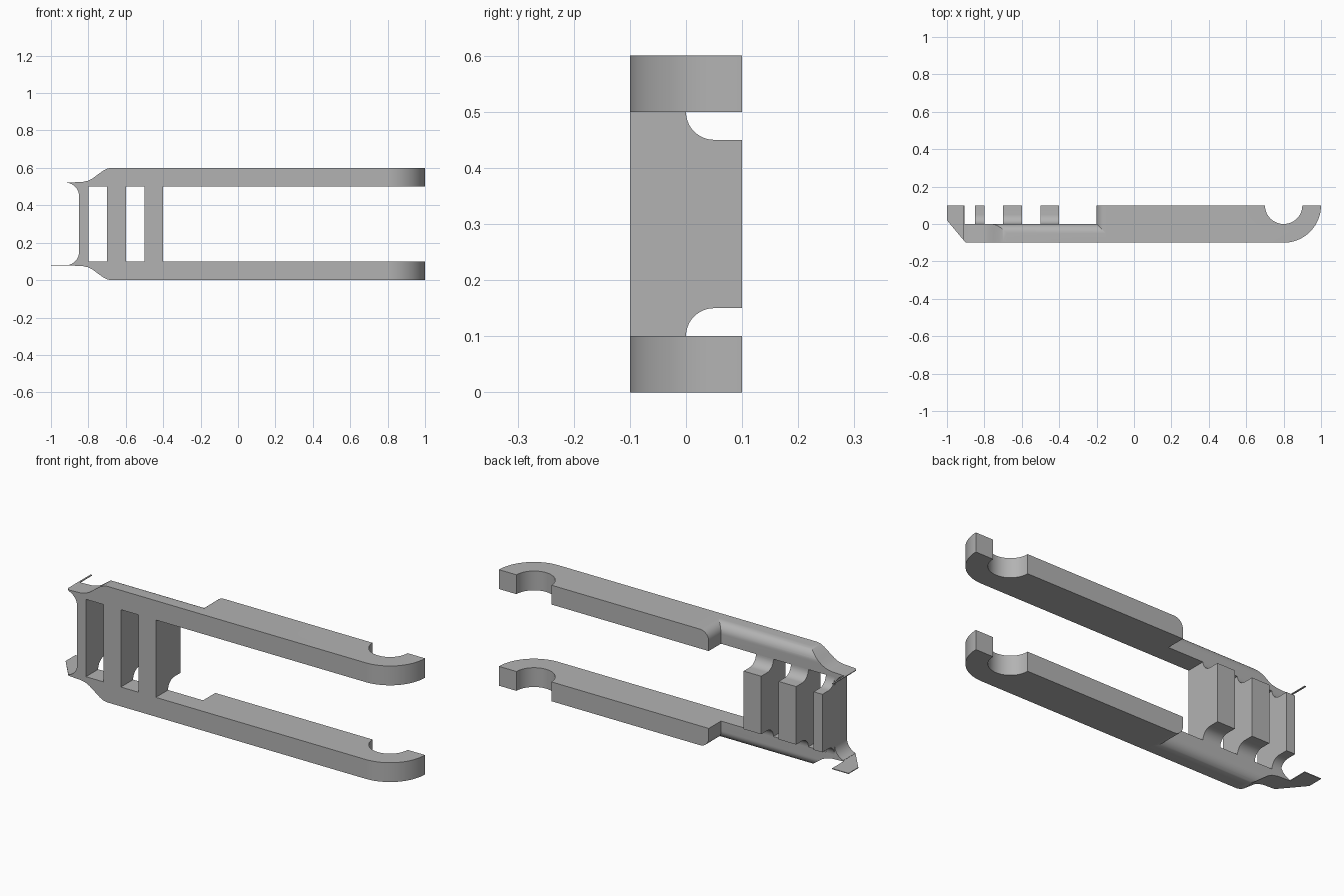
import bpy, bmesh, math
from mathutils import Vector

if "Cube" in bpy.data.objects:
    bpy.data.objects.remove(bpy.data.objects["Cube"])

grey = bpy.data.materials.new("plain_grey")
grey.use_nodes = True
grey.diffuse_color = (0.45, 0.45, 0.45, 1)
grey.node_tree.nodes["Principled BSDF"].inputs["Base Color"].default_value = (0.45, 0.45, 0.45, 1)

HEIGHT = 0.6


def arc(cx, cy, r, start, end, steps=16):
    angles = [math.radians(start + (end - start) * i / steps) for i in range(steps + 1)]
    return [(cx + r * math.cos(a), cy + r * math.sin(a)) for a in angles]


def prism(name, outline, axis, low, high):
    """Extrude a 2D outline along x, y or z."""
    place = {"x": lambda u, v, w: (w, u, v),
             "y": lambda u, v, w: (u, w, v),
             "z": lambda u, v, w: (u, v, w)}[axis]
    bm = bmesh.new()
    base = bm.faces.new([bm.verts.new(place(u, v, low)) for u, v in outline])
    out = bmesh.ops.extrude_face_region(bm, geom=[base])
    verts = [g for g in out["geom"] if isinstance(g, bmesh.types.BMVert)]
    bmesh.ops.translate(bm, verts=verts, vec=Vector(place(0, 0, high - low)))
    bmesh.ops.recalc_face_normals(bm, faces=bm.faces)
    mesh = bpy.data.meshes.new(name)
    bm.to_mesh(mesh)
    bm.free()
    mesh.materials.append(grey)
    obj = bpy.data.objects.new(name, mesh)
    bpy.context.collection.objects.link(obj)
    return obj


def select(obj):
    bpy.ops.object.select_all(action="DESELECT")
    obj.select_set(True)
    bpy.context.view_layer.objects.active = obj


def intersect(obj, cutter):
    """Keep only the volume shared with the cutter."""
    mod = obj.modifiers.new("shape", "BOOLEAN")
    mod.operation = "INTERSECT"
    mod.solver = "EXACT"
    mod.object = cutter
    select(obj)
    bpy.ops.object.modifier_apply(modifier=mod.name)
    bpy.data.objects.remove(cutter)
    return obj


def flip(obj):
    """Turn a lower part into its upper counterpart."""
    bm = bmesh.new()
    bm.from_mesh(obj.data)
    for v in bm.verts:
        v.co.z = HEIGHT - v.co.z
    bmesh.ops.reverse_faces(bm, faces=bm.faces)
    bm.to_mesh(obj.data)
    bm.free()


def hooked_arm(name):
    # Thick arm with a round end and a half-round notch
    outline = [(-0.2, -0.1)] + arc(0.8, 0.1, 0.2, -90, 0, 20) + arc(0.8, 0.1, 0.1, 0, -180, 24) + [(-0.2, 0.1)]
    side = arc(-0.15, 0.05, 0.05, 180, 270, 12) + [(1.1, 0), (1.1, 0.1), (-0.2, 0.1)]
    return intersect(prism(name, outline, "z", -0.01, 0.11), prism("cutter", side, "y", -0.2, 0.2))


def rail(name):
    # Thin rail: rounded outer back edge, stepped and tapering tail
    section = [(-0.1, 0)] + arc(-0.05, 0.05, 0.05, -90, 0, 12) + [(0, 0.2), (-0.1, 0.2)]
    taper = [(-0.15, 0), (-0.68, 0), (-0.7, 0.004), (-0.72, 0.014), (-0.75, 0.036),
             (-0.78, 0.058), (-0.8, 0.068), (-0.83, 0.075), (-0.9, 0.078), (-0.93, 0.078)]
    inner = arc(-0.92, 0.15, 0.07, -98, 0, 14) + [(-0.8, 0.15), (-0.8, 0.1), (-0.15, 0.1)]
    return intersect(prism(name, section, "x", -0.9, 0), prism("cutter", taper + inner, "y", -0.2, 0.2))


parts = []
for level in ("lower", "upper"):
    arm, bar = hooked_arm(level + "_hooked_arm"), rail(level + "_rail")
    # Thin tail wing: wide on the lower rail, a sliver on the upper
    if level == "lower":
        wing_shape = [(-1, 0.1), (-1, 0.02), (-0.9, -0.1), (-0.9, 0), (-0.905, 0), (-0.905, 0.1)]
    else:
        wing_shape = [(-0.913, 0.1), (-0.913, -0.085), (-0.9, -0.1), (-0.9, 0), (-0.905, 0), (-0.905, 0.1)]
    wing = prism(level + "_tail_wing", wing_shape, "z", 0.078, 0.082)
    if level == "upper":
        for part in (arm, bar, wing):
            flip(part)
    parts += [arm, bar, wing]

# Cross bars with rounded notches behind both rails
for name, left, right in (("end", -0.85, -0.8), ("middle", -0.7, -0.6), ("inner", -0.5, -0.4)):
    ends = 0.15 if name == "end" else 0.1
    notch = arc(0.05, 0.1, 0.05, 180, 90, 12) + [(0.1, 0.15)]
    section = [(-0.1, ends), (0, ends)] if name == "end" else [(-0.1, ends)]
    if name == "end":
        section = [(-0.1, 0.1)]
    section += notch
    section += [(y, HEIGHT - z) for y, z in reversed(section)]
    parts.append(prism(name + "_cross_bar", section, "x", left, right))

for part in parts:
    select(part)
    bpy.ops.object.shade_smooth_by_angle(angle=math.radians(30))
